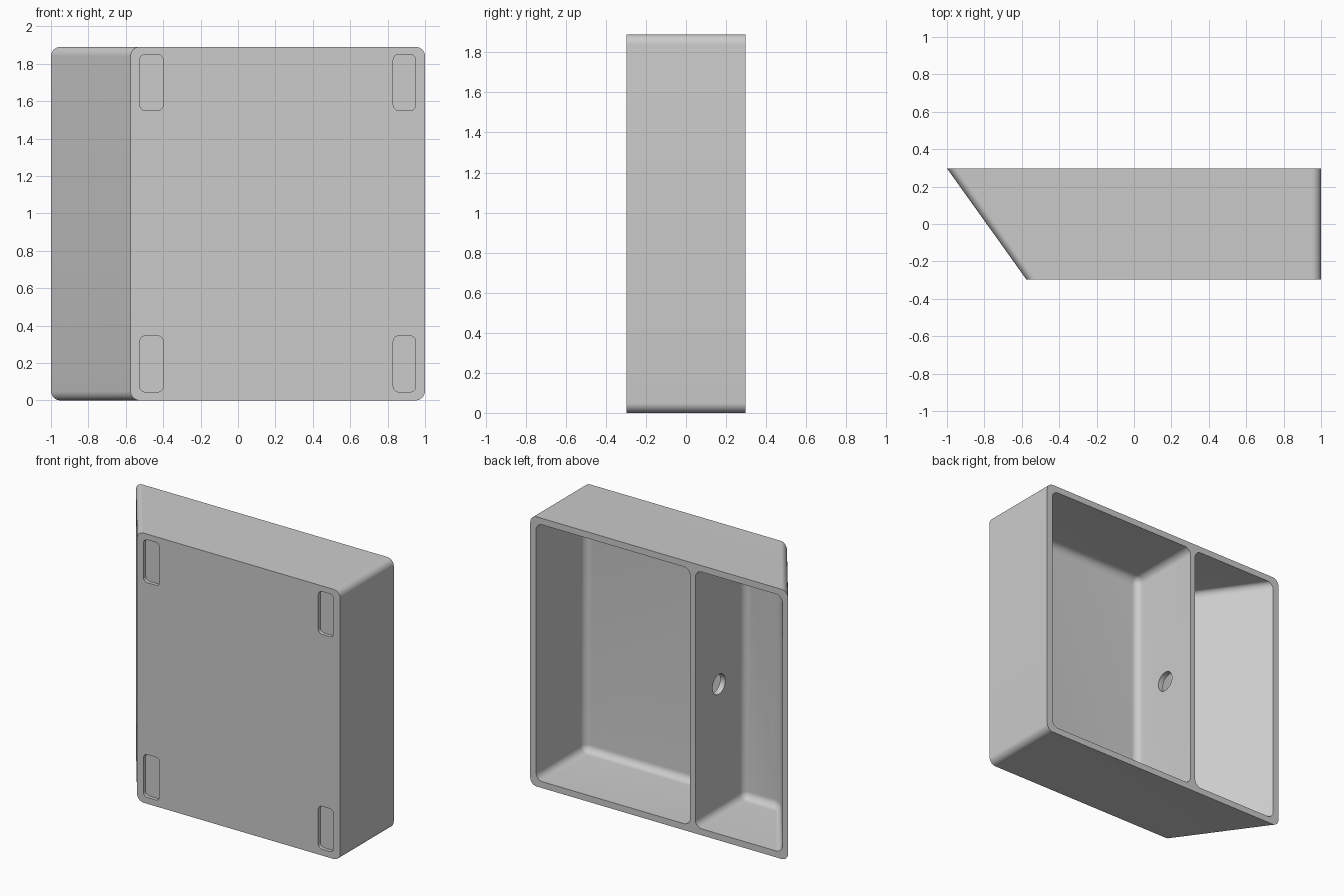
import bpy, bmesh, math

if "Cube" in bpy.data.objects:
    bpy.data.objects.remove(bpy.data.objects["Cube"])

HEIGHT, HALF_DEPTH, WALL = 1.89, 0.297, 0.045
FLOOR_Y, FILLET, STEPS = -0.245, 0.05, 8
DIVIDER = (-0.28, -0.24)

grey = bpy.data.materials.new("plain grey")
grey.use_nodes = True
COLOUR = (0.6, 0.6, 0.6, 1)
grey.diffuse_color = COLOUR
grey.node_tree.nodes["Principled BSDF"].inputs["Base Color"].default_value = COLOUR


def slant(y):
    """x of the sloping outer side at depth y."""
    t = (y + HALF_DEPTH) / (2 * HALF_DEPTH)
    return -0.575 - 0.425 * t


def rounded_ring(y, x0, x1, z0, z1, r):
    """Rounded rectangle facing the front, at depth y."""
    corners = [(x1 - r, z1 - r), (x0 + r, z1 - r), (x0 + r, z0 + r), (x1 - r, z0 + r)]
    ring = []
    for q, (cx, cz) in enumerate(corners):
        for i in range(STEPS + 1):
            a = (q + i / STEPS) * math.pi / 2
            ring.append((cx + r * math.cos(a), y, cz + r * math.sin(a)))
    return ring


def loft(name, rings):
    """Closed solid skinned through a series of rings."""
    bm = bmesh.new()
    loops = [[bm.verts.new(p) for p in ring] for ring in rings]
    n = len(loops[0])
    for a, b in zip(loops, loops[1:]):
        for i in range(n):
            j = (i + 1) % n
            bm.faces.new((a[i], a[j], b[j], b[i]))
    bm.faces.new(loops[0])
    bm.faces.new(loops[-1])
    bmesh.ops.recalc_face_normals(bm, faces=bm.faces)
    mesh = bpy.data.meshes.new(name)
    bm.to_mesh(mesh)
    bm.free()
    mesh.materials.append(grey)
    obj = bpy.data.objects.new(name, mesh)
    bpy.context.collection.objects.link(obj)
    return obj


def cavity(name, left, right):
    """Pocket open to the back, with a fillet around its floor."""
    z0, z1 = WALL, HEIGHT - WALL

    def ring(y, inset):
        return rounded_ring(y, left(y) + inset, right - inset, z0 + inset,
                            z1 - inset, max(FILLET - inset, 0.002))
    rings = [ring(HALF_DEPTH + 0.03, 0)]
    for i in range(STEPS + 1):
        a = i / STEPS * math.pi / 2
        rings.append(ring(FLOOR_Y + FILLET * (1 - math.sin(a)), FILLET * (1 - math.cos(a))))
    return loft(name, rings)


# Housing with one sloping side
housing = loft("housing", [rounded_ring(y, slant(y), 1, 0, HEIGHT, 0.05)
                           for y in (-HALF_DEPTH, HALF_DEPTH)])

# Two compartments either side of the divider
cutters = [
    cavity("large_compartment_cutter", lambda y: DIVIDER[1], 1 - WALL),
    cavity("small_compartment_cutter", lambda y: slant(y) + WALL, DIVIDER[0]),
]

# Shallow foot recesses on the front
for x0, x1 in ((-0.525, -0.4), (0.83, 0.95)):
    for z0 in (0.045, 1.55):
        cutters.append(loft("foot_recess_cutter", [
            rounded_ring(y, x0, x1, z0, z0 + 0.3, 0.03)
            for y in (-HALF_DEPTH - 0.03, -HALF_DEPTH + 0.025)]))

# Round cable hole through the divider
bpy.ops.mesh.primitive_cylinder_add(vertices=40, radius=0.07, depth=0.12,
                                    location=(sum(DIVIDER) / 2, 0.035, HEIGHT / 2),
                                    rotation=(0, math.pi / 2, 0))
hole = bpy.context.object
hole.name = "cable_hole_cutter"
hole.data.materials.append(grey)
cutters.append(hole)

# Cut the housing and discard the cutters
bpy.ops.object.select_all(action='DESELECT')
bpy.context.view_layer.objects.active = housing
housing.select_set(True)
for cutter in cutters:
    cutter.hide_render = True
    mod = housing.modifiers.new(cutter.name, 'BOOLEAN')
    mod.operation, mod.solver, mod.object = 'DIFFERENCE', 'EXACT', cutter
    bpy.ops.object.modifier_apply(modifier=mod.name)
    bpy.data.objects.remove(cutter)

bpy.ops.object.shade_smooth_by_angle(angle=math.radians(30))
